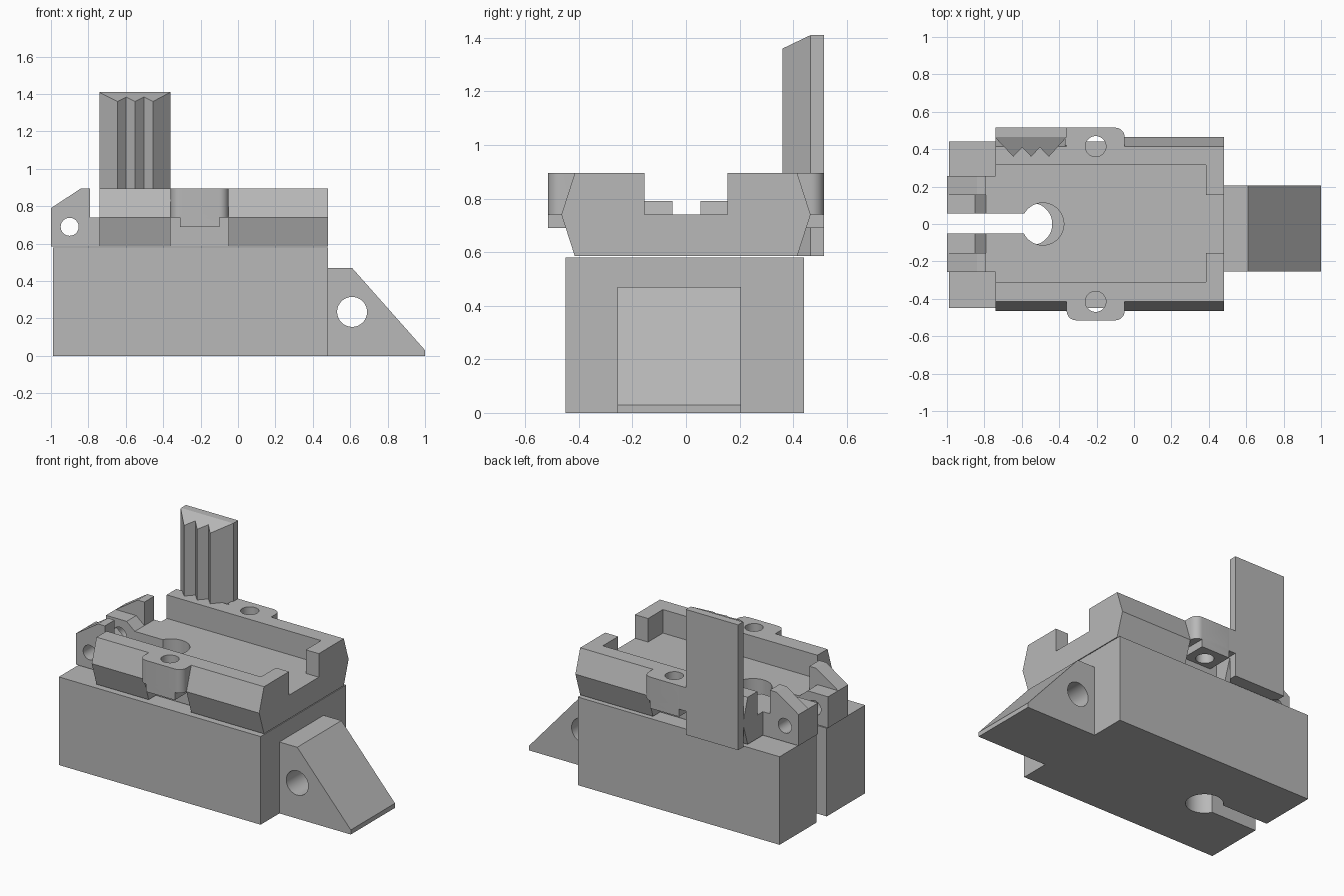
import bpy, bmesh, math
from mathutils import Vector

cube = bpy.data.objects.get("Cube")
if cube:
    bpy.data.objects.remove(cube, do_unlink=True)

GREY = (0.48, 0.48, 0.48, 1)
grey = bpy.data.materials.new("plain grey")
grey.use_nodes = True
grey.diffuse_color = GREY
grey.node_tree.nodes["Principled BSDF"].inputs["Base Color"].default_value = GREY


def prism(name, pts, axis, lo, hi):
    """Extrude an outline along an axis: x takes (y,z), y takes (x,z), z takes (x,y)."""
    place = {"x": lambda a, b, t: (t, a, b),
             "y": lambda a, b, t: (a, t, b),
             "z": lambda a, b, t: (a, b, t)}[axis]
    bm = bmesh.new()
    face = bm.faces.new([bm.verts.new(place(a, b, lo)) for a, b in pts])
    new = bmesh.ops.extrude_face_region(bm, geom=[face])["geom"]
    moved = [v for v in new if isinstance(v, bmesh.types.BMVert)]
    bmesh.ops.translate(bm, verts=moved, vec=Vector(place(0, 0, hi - lo)))
    bmesh.ops.recalc_face_normals(bm, faces=bm.faces)
    mesh = bpy.data.meshes.new(name)
    bm.to_mesh(mesh)
    bm.free()
    mesh.materials.append(grey)
    ob = bpy.data.objects.new(name, mesh)
    bpy.context.collection.objects.link(ob)
    return ob


def box(name, x0, x1, y0, y1, z0, z1):
    return prism(name, [(x0, y0), (x1, y0), (x1, y1), (x0, y1)], "z", z0, z1)


def rod(name, a, b, r, axis, lo, hi):
    angles = [math.tau * i / 48 for i in range(48)]
    return prism(name, [(a + r * math.cos(t), b + r * math.sin(t)) for t in angles], axis, lo, hi)


def combine(target, operation, *tools):
    """Apply booleans in turn and discard the tools."""
    for tool in tools:
        mod = target.modifiers.new(operation, "BOOLEAN")
        mod.operation = operation
        mod.solver = "EXACT"
        mod.object = tool
        bpy.context.view_layer.objects.active = target
        bpy.ops.object.modifier_apply(modifier=mod.name)
        bpy.data.objects.remove(tool, do_unlink=True)


def lug_outline(side):
    """Lug with two rounded outer corners; side is the sign of y."""
    r, x0, x1, y1 = 0.05, -0.36, -0.05, 0.515
    pts = [(x0, 0.33)]
    for cx, start in ((x0 + r, 180), (x1 - r, 90)):
        for i in range(9):
            t = math.radians(start - 90 * i / 8)
            pts.append((cx + r * math.cos(t), y1 - r + r * math.sin(t)))
    pts.append((x1, 0.33))
    return [(x, side * y) for x, y in pts]


# Base block with keyhole slot
base = box("base_block", -0.99, 0.48, -0.45, 0.44, 0, 0.58)
combine(base, "DIFFERENCE",
        rod("cut", -0.55, 0, 0.113, "z", -0.1, 0.7),
        box("cut", -1.1, -0.55, -0.05, 0.055, -0.1, 0.7))

# Wedge bracket with a cross hole
wedge = prism("wedge_bracket", [(0.48, 0), (0.48, 0.47), (0.61, 0.47), (1, 0.03), (1, 0)],
              "y", -0.255, 0.205)
combine(wedge, "DIFFERENCE", rod("cut", 0.61, 0.235, 0.08, "y", -0.5, 0.5))

# Six-sided tray body with open recess
body = prism("tray_body", [(-0.415, 0.585), (0.415, 0.585), (0.465, 0.74),
                           (0.415, 0.895), (-0.415, 0.895), (-0.465, 0.74)], "x", -0.74, 0.48)
combine(body, "DIFFERENCE",
        box("cut", -0.9, 0.385, -0.31, 0.315, 0.74, 1),
        box("cut", 0.3, 0.6, -0.155, 0.155, 0.74, 1))

# Side lugs with stepped undersides and screw holes
for s in (-1, 1):
    ya, yb = sorted((s * 0.34, s * 0.6))
    combine(body, "DIFFERENCE", box("cut", -0.36, -0.05, ya, yb, 0.5, 0.74))
    ya, yb = sorted((s * 0.33, s * 0.515))
    combine(body, "UNION",
            prism("lug", lug_outline(s), "z", 0.74, 0.895),
            box("pad", -0.31, -0.1, ya, yb, 0.69, 0.76))
    combine(body, "DIFFERENCE", rod("cut", -0.205, s * 0.415, 0.055, "z", 0.5, 1))

# Hinge jaws: tall outer cheek and low inner cheek on each side
for s in (-1, 1):
    ya, yb = sorted((s * 0.155, s * 0.257))
    outer = prism("jaw", [(-1, 0.585), (-1, 0.79), (-0.84, 0.895), (-0.79, 0.895),
                          (-0.79, 0.74), (-0.7, 0.74), (-0.7, 0.585)], "y", ya, yb)
    ya, yb = sorted((s * 0.04, s * 0.16))
    inner = prism("jaw", [(-1, 0.585), (-1, 0.79), (-0.85, 0.79), (-0.79, 0.74),
                          (-0.7, 0.74), (-0.7, 0.585)], "y", ya, yb)
    combine(body, "UNION", outer, inner)

# Hinge pin hole and keyhole slot through the tray
combine(body, "DIFFERENCE",
        rod("cut", -0.9, 0.69, 0.048, "y", -0.4, 0.4),
        box("cut", -1.1, -0.49, -0.05, 0.055, 0.5, 1),
        rod("cut", -0.488, 0, 0.113, "z", 0.5, 1))

# Upright post with a toothed inner face and sloped top
post = prism("toothed_post", [(-0.74, 0.515), (-0.36, 0.515), (-0.36, 0.465), (-0.455, 0.36),
                              (-0.503, 0.41), (-0.55, 0.36), (-0.598, 0.41), (-0.645, 0.36),
                              (-0.74, 0.46)], "z", 0.585, 1.41)
combine(post, "DIFFERENCE",
        prism("cut", [(0.3, 1.331), (0.465, 1.41), (0.465, 1.5), (0.3, 1.5)], "x", -0.9, -0.2))

# Fill joining the rear lug's corner to the post
box("post_web", -0.37, -0.3, 0.42, 0.515, 0.74, 0.895)

# Smooth the hole walls, keep edges sharp
bpy.ops.object.select_all(action="DESELECT")
for ob in (base, wedge, body):
    ob.select_set(True)
bpy.context.view_layer.objects.active = body
bpy.ops.object.shade_smooth_by_angle(angle=math.radians(30))
